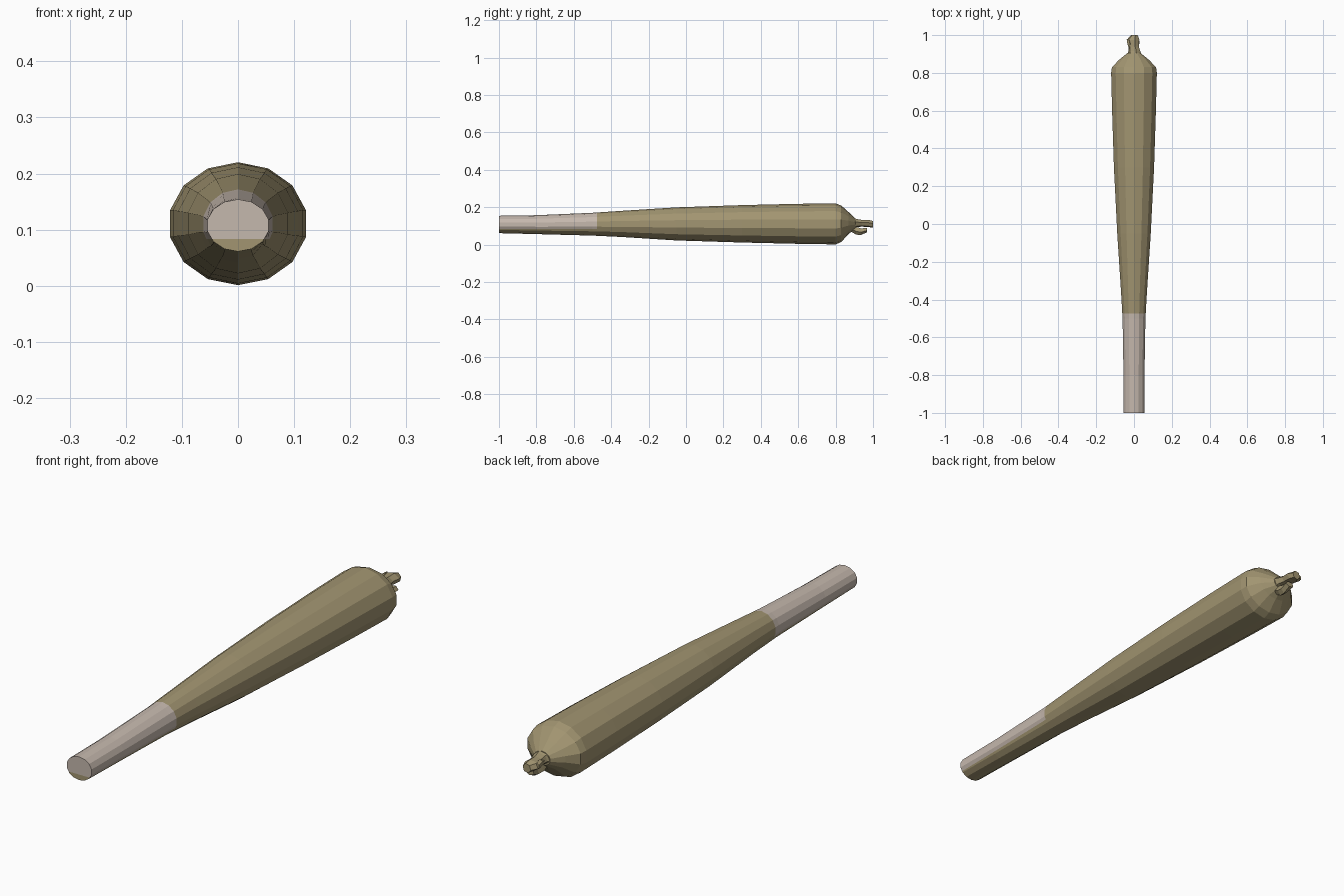
import bpy, bmesh, math
from mathutils import Vector

if "Cube" in bpy.data.objects:
    bpy.data.objects.remove(bpy.data.objects["Cube"])


def material(name, rgb):
    m = bpy.data.materials.new(name)
    m.diffuse_color = (*rgb, 1)
    m.use_nodes = True
    m.node_tree.nodes["Principled BSDF"].inputs["Base Color"].default_value = m.diffuse_color
    return m


OLIVE = material("olive paper", (0.36, 0.30, 0.165))
PALE = material("pale filter paper", (0.56, 0.48, 0.42))


def loft(bm, rings, sides, start=0.0):
    """Skin elliptical rings (y, centre x, centre z, radius x, radius z) along y."""
    loops = []
    for y, cx, cz, rx, rz in rings:
        loops.append([bm.verts.new((cx + rx * math.sin(start + 2 * math.pi * i / sides), y,
                                    cz + rz * math.cos(start + 2 * math.pi * i / sides)))
                      for i in range(sides)])
    for a, b in zip(loops, loops[1:]):
        for i in range(sides):
            j = (i + 1) % sides
            bm.faces.new((a[i], a[j], b[j], b[i]))
    bm.faces.new(loops[0])
    bm.faces.new(loops[-1])
    bmesh.ops.recalc_face_normals(bm, faces=bm.faces[:])


def finish(bm, name):
    me = bpy.data.meshes.new(name)
    bm.to_mesh(me)
    bm.free()
    me.materials.append(OLIVE)
    me.materials.append(PALE)
    ob = bpy.data.objects.new(name, me)
    bpy.context.collection.objects.link(ob)
    return ob


# Tapered tube: y, half width, bottom, top
profile = [(-1.0, 0.056, 0.061, 0.154), (-0.8, 0.057, 0.056, 0.157),
           (-0.5, 0.062, 0.048, 0.170), (-0.35, 0.071, 0.041, 0.180),
           (-0.05, 0.091, 0.022, 0.199), (0.3, 0.109, 0.011, 0.211),
           (0.6, 0.119, 0.004, 0.218), (0.80, 0.124, 0.001, 0.220),
           (0.83, 0.120, 0.014, 0.209), (0.87, 0.080, 0.057, 0.173),
           (0.905, 0.036, 0.085, 0.140)]
bm = bmesh.new()
loft(bm, [(y, 0, (b + t) / 2, w, (t - b) / 2) for y, w, b, t in profile], 14)

# Cut the pale filter area: front end, upper part only
for co, no in (((0, -0.475, 0), (0, 1, 0)), ((0, 0, 0.083), (0, 0, 1))):
    faces = [f for f in bm.faces if f.calc_center_median().y < -0.36]
    geom = faces + list({e for f in faces for e in f.edges}) + list({v for f in faces for v in f.verts})
    bmesh.ops.bisect_plane(bm, geom=geom, plane_co=co, plane_no=no)
for f in bm.faces:
    c = f.calc_center_median()
    f.material_index = int(c.y < -0.475 and c.z > 0.083)
finish(bm, "rolled_cone")

# Twisted paper knot at the wide end
bm = bmesh.new()
loft(bm, [(0.88, 0, 0.113, 0.045, 0.035), (0.915, 0.002, 0.115, 0.032, 0.022),
          (0.94, -0.002, 0.114, 0.028, 0.019), (0.975, -0.005, 0.113, 0.034, 0.020),
          (1.0, 0.002, 0.108, 0.018, 0.019)], 6, 0.3)
finish(bm, "twisted_tip")

# Crumpled folds hanging under and beside the knot
bm = bmesh.new()
loft(bm, [(0.875, 0.004, 0.092, 0.020, 0.018), (0.91, 0.006, 0.075, 0.018, 0.022),
          (0.935, 0.010, 0.070, 0.016, 0.019), (0.968, 0.010, 0.078, 0.020, 0.012)], 5, 0.5)
finish(bm, "lower_fold")
bm = bmesh.new()
loft(bm, [(0.92, -0.014, 0.110, 0.012, 0.012), (0.955, -0.024, 0.120, 0.013, 0.012),
          (0.98, -0.030, 0.118, 0.010, 0.011)], 5, 0.2)
finish(bm, "side_fold")
